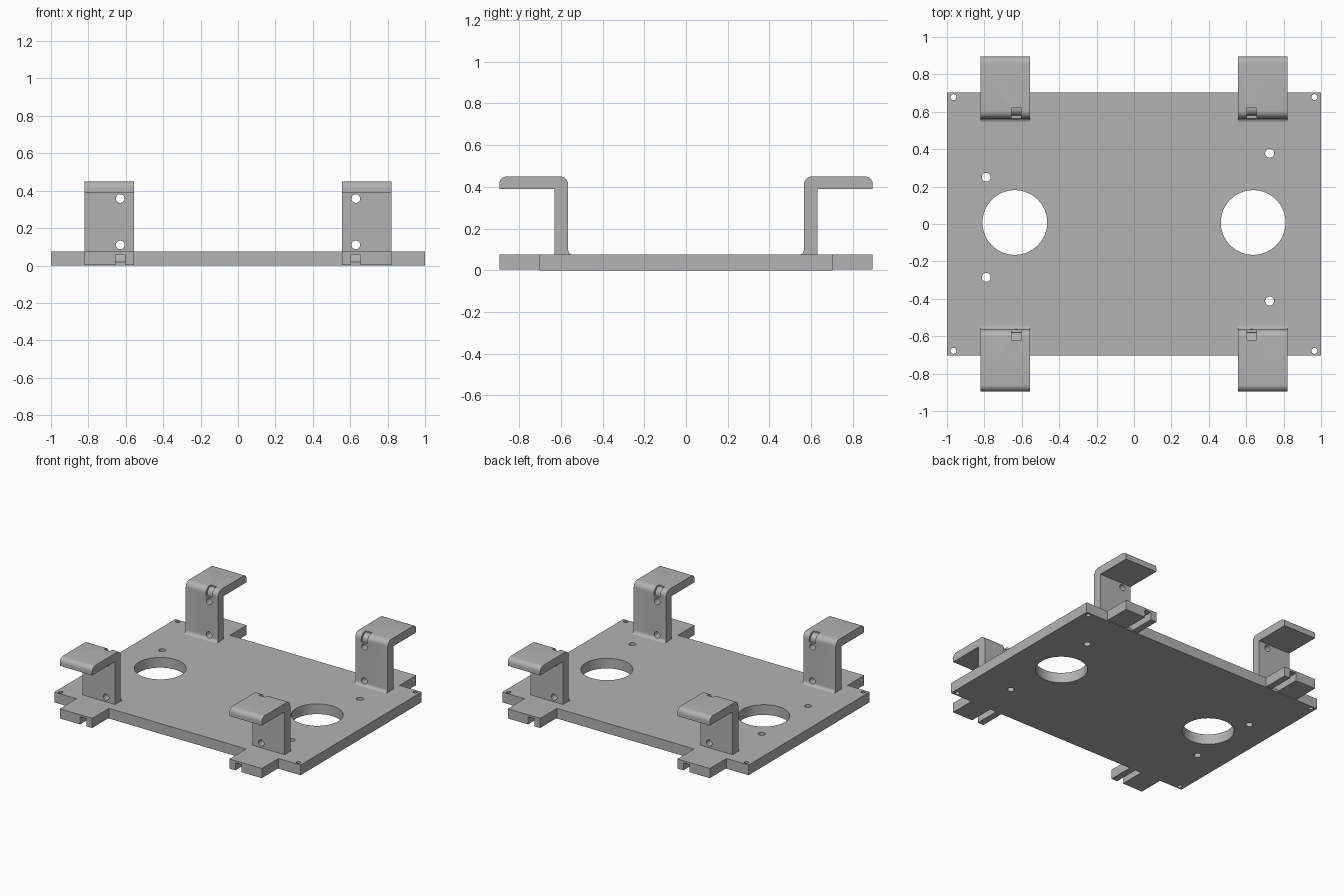
import bpy, bmesh, math
from mathutils import Vector

cube = bpy.data.objects.get("Cube")
if cube:
    bpy.data.objects.remove(cube, do_unlink=True)

grey = bpy.data.materials.new("light grey")
grey.use_nodes = True
COLOUR = (0.45, 0.45, 0.45, 1)
grey.diffuse_color = COLOUR
grey.node_tree.nodes["Principled BSDF"].inputs["Base Color"].default_value = COLOUR

T = 0.075             # plate thickness
Y0, Y1 = 0.565, 0.63  # upright inner and outer face
TIP = 0.895           # outer end of hook and tab
TOP = 0.45            # top of hook
HOLE_X = 0.63         # screw hole column


def extrude(name, pts, x0, x1, sy=1):
    """Solid from a (y, z) profile swept along x; sy mirrors it in y."""
    bm = bmesh.new()
    face = bm.faces.new([bm.verts.new((x0, sy * y, z)) for y, z in pts])
    new = bmesh.ops.extrude_face_region(bm, geom=[face])["geom"]
    moved = [v for v in new if isinstance(v, bmesh.types.BMVert)]
    bmesh.ops.translate(bm, verts=moved, vec=Vector((x1 - x0, 0, 0)))
    bmesh.ops.recalc_face_normals(bm, faces=bm.faces)
    me = bpy.data.meshes.new(name)
    bm.to_mesh(me)
    bm.free()
    ob = bpy.data.objects.new(name, me)
    bpy.context.collection.objects.link(ob)
    me.materials.append(grey)
    return ob


def box(name, x0, x1, y0, y1, z0, z1, sy=1):
    return extrude(name, [(y0, z0), (y1, z0), (y1, z1), (y0, z1)], x0, x1, sy)


def rod(loc, r, depth, along_y=False, sides=32):
    bpy.ops.mesh.primitive_cylinder_add(vertices=sides, radius=r, depth=depth, location=loc,
                                        rotation=(math.pi / 2 if along_y else 0, 0, 0))
    ob = bpy.context.object
    ob.name = "hole_cutter"
    ob.hide_render = True
    return ob


def cut(ob, cutters):
    """Subtract the cutters, then remove them."""
    bpy.ops.object.select_all(action='DESELECT')
    bpy.context.view_layer.objects.active = ob
    ob.select_set(True)
    for c in cutters:
        mod = ob.modifiers.new("cut", 'BOOLEAN')
        mod.operation = 'DIFFERENCE'
        mod.solver = 'EXACT'
        mod.object = c
        bpy.ops.object.modifier_apply(modifier=mod.name)
        bpy.data.objects.remove(c, do_unlink=True)
    bpy.ops.object.shade_smooth_by_angle(angle=math.radians(30))


def arc(cy, cz, r, a0, a1, n=8):
    return [(cy + r * math.cos(math.radians(a0 + (a1 - a0) * i / n)),
             cz + r * math.sin(math.radians(a0 + (a1 - a0) * i / n))) for i in range(n + 1)]


# Hook profile: foot fillet, upright, rounded shoulder and rounded lip
hook = arc(Y0 - 0.022, T + 0.022, 0.022, 270, 360, 5)
hook += arc(Y0 + 0.04, TOP - 0.04, 0.04, 180, 90)
hook += arc(TIP - 0.035, TOP - 0.035, 0.035, 90, 0)
hook += [(TIP, 0.39), (Y1, 0.39), (Y1, T)]
# Sloping inner end of the tie slot
ramp = [(0.71, 0.015), (0.70, 0.02), (0.675, 0.035), (0.66, 0.06), (0.71, 0.06)]
# Relief groove across the shoulder above the upper screw hole
relief = [(Y0 - 0.05, 0.39), (Y0 + 0.014, 0.39)]
relief += arc(Y0 + 0.055, TOP - 0.051, 0.041, 180, 90) + [(Y0 + 0.055, 0.5), (Y0 - 0.05, 0.5)]

plate_cutters = []
for sx, side in ((1, "left"), (-1, "right")):
    x0, x1 = sorted((sx * 0.557, sx * 0.82))
    s0, s1 = sx * HOLE_X - 0.025, sx * HOLE_X + 0.025
    for sy, end in ((1, "back"), (-1, "front")):
        bracket = extrude(f"{end}_{side}_hook", hook, x0, x1, sy)
        cutters = [rod((sx * HOLE_X, sy * 0.6, z), 0.023, 0.3, True) for z in (0.11, 0.358)]
        cutters.append(extrude("relief_cutter", relief, s0, s1, sy))
        cut(bracket, cutters)
        # Tab below the hook, slotted from underneath
        tab = box(f"{end}_{side}_tab", x0, x1, 0.70, TIP, 0.004, T, sy)
        cut(tab, [box("slot_cutter", s0, s1, 0.6, 1, -0.1, 0.06, sy)])
        plate_cutters.append(extrude("ramp_cutter", ramp, s0, s1, sy))
        plate_cutters.append(rod((sx * 0.965, sy * 0.678, 0), 0.016, 0.4, sides=20))
    # Large opening on each side
    plate_cutters.append(rod((sx * 0.637, 0.008, 0), 0.173, 0.4, sides=64))

# Base plate with small mounting holes
for x, y in ((-0.79, 0.25), (-0.79, -0.285), (0.725, 0.378), (0.725, -0.412)):
    plate_cutters.append(rod((x, y, 0), 0.024, 0.4, sides=24))
cut(box("base_plate", -1, 1, -0.702, 0.702, 0, T), plate_cutters)
